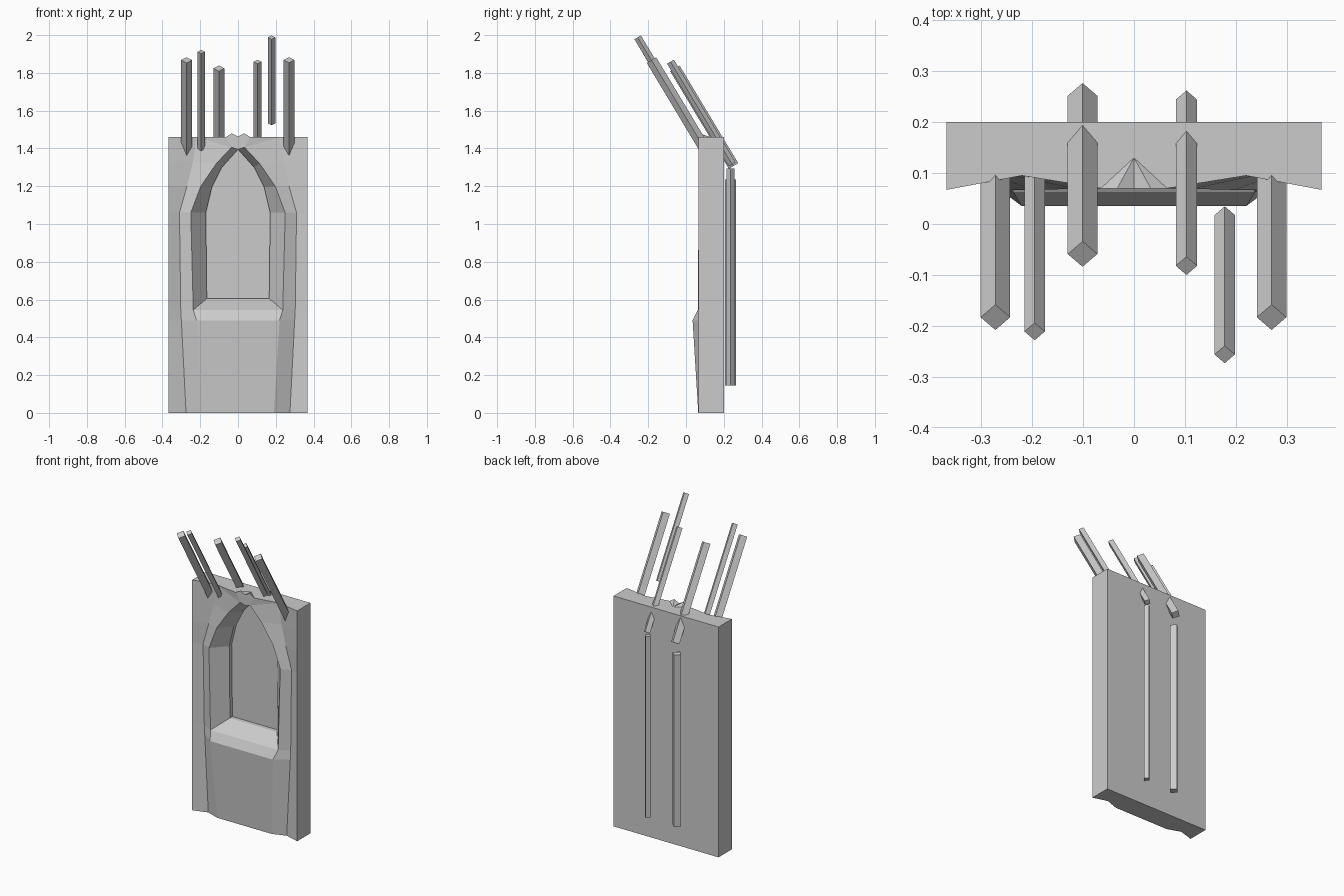
import bpy, bmesh, math
from mathutils import Vector

if "Cube" in bpy.data.objects:
    bpy.data.objects.remove(bpy.data.objects["Cube"])

TILT = math.radians(31)
TOP, BACK = 1.46, 0.20

# --- Slab with pointed-arch niche: half relief described by rail lines, mirrored in x ---
zs = (0, .49, .545, 1.06, 1.2, 1.33, TOP)
edge = [(.368, .067, z) for z in zs]
groove = [(.275, .095, 0), (.30, .095, .49), (.303, .095, .545), (.31, .093, 1.06),
          (.27, .093, 1.2), (.238, .095, 1.33), (.22, .095, TOP)]
ridge = [(.19, .065, 0), (.22, .035, .49), (.237, .063, .545), (.25, .066, 1.06),
         (.197, .067, 1.2), (.115, .069, 1.32), (.035, .07, 1.405)]
inner = [(.165, .155, .605), (.17, .155, 1.06), (.138, .155, 1.195),
         (.085, .155, 1.3), (0, .155, 1.395)]
floor = [(x, .18, z) for x, y, z in inner]


def mid(p):
    return (0, p[1], p[2])


def strip(a, b):
    return [(a[i], b[i], b[i + 1], a[i + 1]) for i in range(len(a) - 1)]


half = strip(edge, groove) + strip(groove[:6], ridge[:6])
half += strip(ridge[2:], inner) + strip(inner, floor)
# Base panel, sill and niche back
for a, b in ((ridge[0], ridge[1]), (ridge[1], ridge[2]),
             (ridge[2], inner[0]), (inner[0], floor[0])):
    half.append((a, b, mid(b), mid(a)))
half.append(tuple(floor) + (mid(floor[0]),))
# Arch crown and small crest above it
p, q, c = (.065, .07, TOP), (.033, .07, 1.48), (0, .07, 1.463)
apex, crest_back = (0, .07, 1.395), (0, .13, TOP)
half += [(groove[5], ridge[5], ridge[6], groove[6]), (groove[6], ridge[6], p),
         (p, ridge[6], q), (q, ridge[6], apex, c), (ridge[6], inner[4], apex),
         (p, q, crest_back), (q, c, crest_back)]
# Top, side, back and bottom
bt, bb = (.368, BACK, TOP), (.368, BACK, 0)
half += [(edge[6], groove[6], p, crest_back, mid(bt), bt),
         tuple(edge) + (bt, bb), (bt, mid(bt), mid(bb), bb),
         (edge[0], groove[0], ridge[0], mid(ridge[0]), mid(bb), bb)]

bm = bmesh.new()
for side in (1, -1):
    for face in half:
        pts = []
        for x, y, z in face:
            v = Vector((x * side, y, z))
            if v not in pts:
                pts.append(v)
        if len(pts) > 2:
            bm.faces.new([bm.verts.new(v) for v in pts])
bmesh.ops.remove_doubles(bm, verts=bm.verts, dist=0.0005)
bmesh.ops.recalc_face_normals(bm, faces=bm.faces)
mesh = bpy.data.meshes.new("niche_slab")
bm.to_mesh(mesh)
bm.free()
bpy.context.collection.objects.link(bpy.data.objects.new("niche_slab", mesh))


# --- Diamond-section bars ---
def bar(name, radius, top, length, tilt):
    axis = Vector((0, -math.sin(tilt), math.cos(tilt)))
    bpy.ops.mesh.primitive_cylinder_add(
        vertices=4, radius=radius, depth=length,
        location=Vector(top) - axis * length / 2, rotation=(tilt, 0, 0))
    bpy.context.object.name = name


# Slanted bars on top: radius, top centre, length
for i, (r, top, length) in enumerate((
        (.029, (-.272, -.183, 1.868), .60),
        (.020, (-.195, -.211, 1.912), .60),
        (.029, (-.101, -.059, 1.824), .603),
        (.021, (.103, -.082, 1.859), .633),
        (.020, (.178, -.256, 1.988), .531),
        (.029, (.270, -.183, 1.868), .60))):
    bar(f"slanted_bar_{i + 1}", r, top, length, TILT)

# Upright bars behind the slab
bar("rear_bar_wide", .029, (-.101, .236, 1.235), 1.09, 0)
bar("rear_bar_narrow", .021, (.103, .236, 1.295), 1.15, 0)
